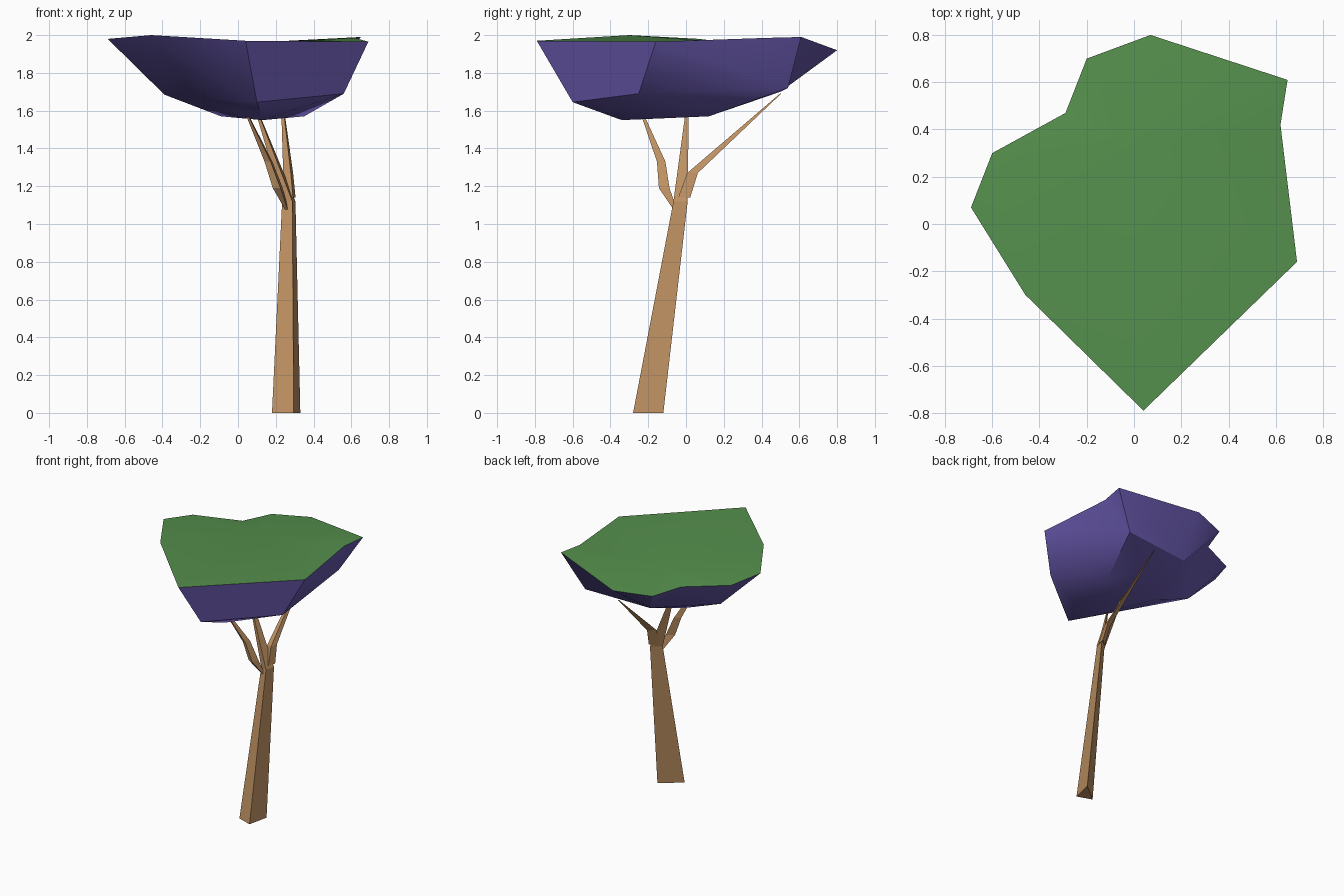
import bpy
import bmesh
import math
from mathutils import Vector

default_cube = bpy.data.objects.get("Cube")
if default_cube:
    bpy.data.objects.remove(default_cube, do_unlink=True)


def make_material(name, colour):
    material = bpy.data.materials.new(name)
    material.use_nodes = True
    material.diffuse_color = (*colour, 1)
    shader = material.node_tree.nodes["Principled BSDF"]
    shader.inputs["Base Color"].default_value = (*colour, 1)
    shader.inputs["Roughness"].default_value = 0.9
    return material


bark = make_material("bark brown", (0.51, 0.28, 0.122))
leaf_top = make_material("leaf green", (0.09, 0.275, 0.073))
leaf_under = make_material("underside purple", (0.15, 0.107, 0.45))


def finish(bm, name, materials, smooth=False):
    bmesh.ops.recalc_face_normals(bm, faces=bm.faces)
    mesh = bpy.data.meshes.new(name)
    bm.to_mesh(mesh)
    bm.free()
    for material in materials:
        mesh.materials.append(material)
    obj = bpy.data.objects.new(name, mesh)
    bpy.context.collection.objects.link(obj)
    if smooth:
        bpy.ops.object.select_all(action="DESELECT")
        obj.select_set(True)
        bpy.context.view_layer.objects.active = obj
        bpy.ops.object.shade_smooth_by_angle(angle=math.radians(30))
    return obj


# Every limb is a tapering run of the same three-sided cross-section
section = [Vector((-0.088, -0.027, 0)), Vector((0.027, -0.067, 0)), Vector((0.062, 0.093, 0))]


def make_limb(name, path):
    bm = bmesh.new()
    rings = []
    for x, y, z, scale in path:
        centre = Vector((x, y, z))
        rings.append([bm.verts.new(centre + corner * scale) for corner in section])
    for lower, upper in zip(rings, rings[1:]):
        for i in range(len(section)):
            j = (i + 1) % len(section)
            bm.faces.new((lower[i], lower[j], upper[j], upper[i]))
    bm.faces.new(rings[0])
    bm.faces.new(rings[-1])
    return finish(bm, name, [bark])


make_limb("trunk", [(0.268, -0.213, 0, 1), (0.275, -0.035, 1.12, 0.47)])
make_limb("middle_branch", [(0.275, -0.035, 1.12, 0.47), (0.1, 0.005, 1.6, 0.1)])
make_limb("front_branch", [(0.262, -0.055, 1.07, 0.1), (0.215, -0.12, 1.19, 0.35),
                           (0.165, -0.135, 1.33, 0.28), (0.04, -0.24, 1.6, 0.08)])
make_limb("back_branch", [(0.28, -0.015, 1.14, 0.4), (0.27, 0.03, 1.27, 0.35),
                          (0.23, 0.5, 1.69, 0.04)])

# Canopy corners: capitals on the rim, small letters underneath
corners = {
    "A": (0.04, -0.79, 1.97), "B": (0.69, -0.16, 1.965), "C": (0.62, 0.42, 1.985),
    "D": (0.65, 0.61, 1.99), "E": (0.07, 0.8, 1.92), "F": (-0.2, 0.7, 1.91),
    "G": (-0.29, 0.47, 1.92), "H": (-0.6, 0.3, 1.95), "I": (-0.69, 0.07, 1.98),
    "J": (-0.46, -0.3, 2.0), "T": (-0.02, 0.32, 1.955),
    "a": (0.1, -0.6, 1.645), "b": (0.56, -0.25, 1.69), "d": (0.49, 0.54, 1.72),
    "e": (-0.04, 0.5, 1.7), "j": (-0.39, 0.13, 1.685), "p": (-0.22, -0.12, 1.67),
    "k": (0.13, -0.34, 1.55), "l": (-0.09, 0.12, 1.57), "m": (0.35, 0.12, 1.57),
}
top_faces = "ABT BCT CDT DET EFT FGT GHT HJT HIJ JAT".split()
side_faces = "ABba Bbd BdC CdD DEed EFe FGe Gej GjH HIj IJj Jjp Jpa JaA".split()
bottom_faces = "abk bmk bdm dem elm ejl jpl pakl klm".split()

bm = bmesh.new()
verts = {letter: bm.verts.new(place) for letter, place in corners.items()}
for group, slot in ((top_faces, 0), (side_faces, 1), (bottom_faces, 1)):
    for letters in group:
        face = bm.faces.new([verts[letter] for letter in letters])
        face.material_index = slot
finish(bm, "canopy", [leaf_top, leaf_under], smooth=True)
